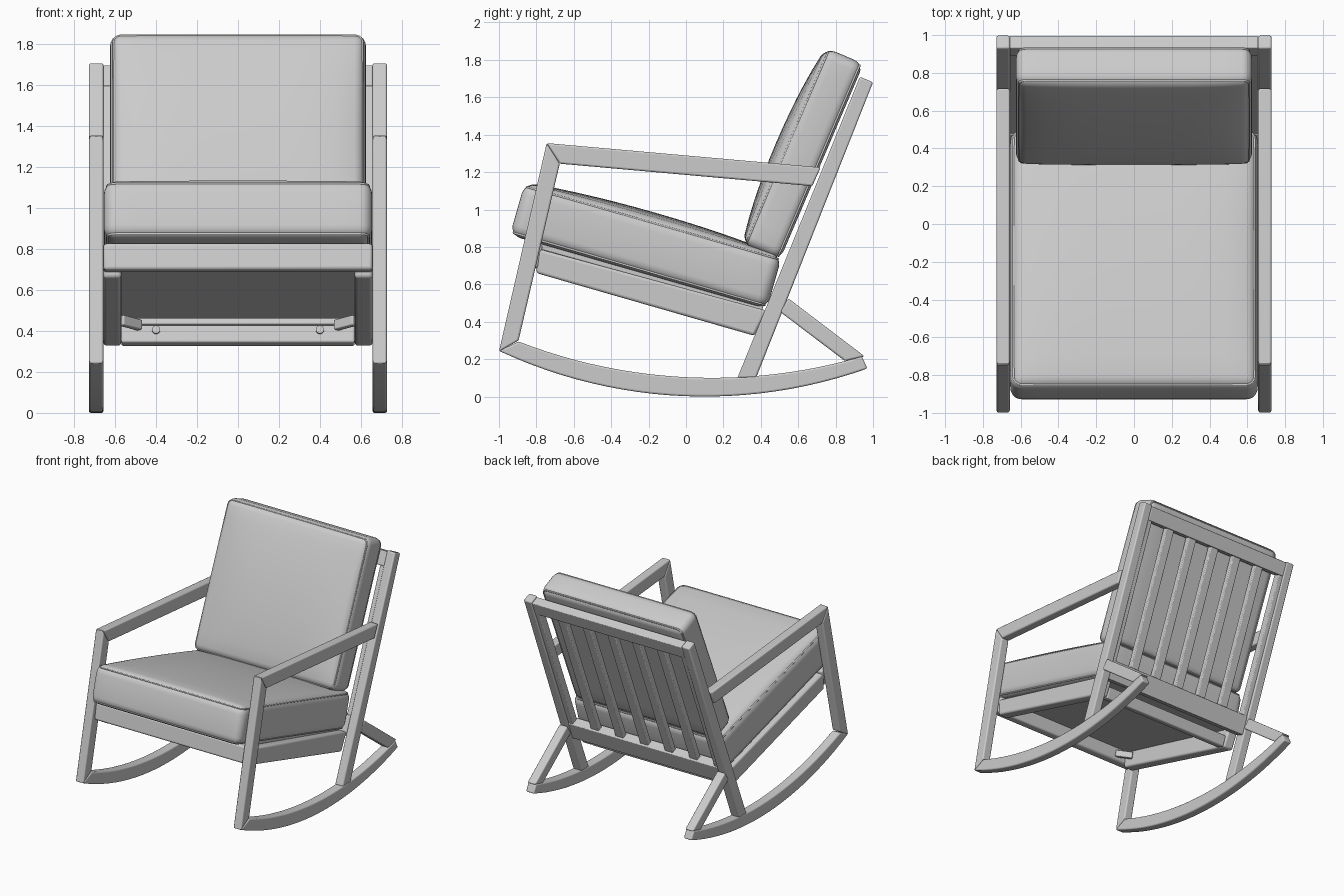
import bpy, bmesh, math
from mathutils import Matrix, Vector

if "Cube" in bpy.data.objects:
    bpy.data.objects.remove(bpy.data.objects["Cube"])

grey = bpy.data.materials.new("warm grey")
grey.diffuse_color = (0.6, 0.6, 0.6, 1)
grey.use_nodes = True
grey.node_tree.nodes["Principled BSDF"].inputs["Base Color"].default_value = grey.diffuse_color


def finish(name, bm, bevel=0.0, angle=40):
    bmesh.ops.recalc_face_normals(bm, faces=bm.faces)
    me = bpy.data.meshes.new(name)
    bm.to_mesh(me)
    bm.free()
    ob = bpy.data.objects.new(name, me)
    bpy.context.collection.objects.link(ob)
    me.materials.append(grey)
    if bevel:
        m = ob.modifiers.new("bevel", 'BEVEL')
        m.width, m.segments, m.limit_method = bevel, 3, 'ANGLE'
        m.angle_limit = math.radians(40)
    bpy.ops.object.select_all(action='DESELECT')
    ob.select_set(True)
    bpy.context.view_layer.objects.active = ob
    bpy.ops.object.shade_smooth_by_angle(angle=math.radians(angle))
    return ob


def prism(name, pts, x0, x1, bevel=0.01):
    """Extrude a (y, z) outline from x0 to x1."""
    bm = bmesh.new()
    f = bm.faces.new([bm.verts.new((x0, y, z)) for y, z in pts])
    ext = bmesh.ops.extrude_face_region(bm, geom=[f])
    bmesh.ops.translate(bm, vec=(x1 - x0, 0, 0),
                        verts=[v for v in ext["geom"] if isinstance(v, bmesh.types.BMVert)])
    return finish(name, bm, bevel)


def pair(name, pts, x0, x1, bevel=0.01):
    prism(name + "_right", pts, x0, x1, bevel)
    prism(name + "_left", pts, -x1, -x0, bevel)


def box(name, mat, size, bevel=0.006):
    bm = bmesh.new()
    bmesh.ops.create_cube(bm, size=1, matrix=mat @ Matrix.Diagonal((*size, 1)))
    return finish(name, bm, bevel)


def frame(y, z, deg):
    return Matrix.Translation((0, y, z)) @ Matrix.Rotation(math.radians(deg), 4, 'X')


def cushion(name, mat, w, l, h, r, bulge):
    """Rounded box, puffed on its top face, with piping along both seams."""
    puff = lambda x, y: bulge * (max(0, 1 - (2 * x / w) ** 4) * max(0, 1 - (2 * y / l) ** 2)) ** 0.8
    bm = bmesh.new()
    bmesh.ops.create_cube(bm, size=1, matrix=Matrix.Diagonal((w, l, h, 1)))
    for axis, size in ((0, w), (1, l)):
        for i in range(1, 12):
            co, no = Vector(), Vector()
            no[axis] = 1
            co[axis] = (i / 12 - 0.5) * (size - 2 * r)
            bmesh.ops.bisect_plane(bm, geom=bm.verts[:] + bm.edges[:] + bm.faces[:],
                                   plane_co=co, plane_no=no)
    sharp = [e for e in bm.edges if e.calc_face_angle(0) > 1]
    bmesh.ops.bevel(bm, geom=sharp, offset=r, segments=5, profile=0.5, affect='EDGES')
    for v in bm.verts:
        v.co.z += puff(v.co.x, v.co.y) * max(0, v.co.z / h + 0.5)
    bm.transform(mat)
    finish(name, bm, 0, 60)
    # piping
    for label, s in (("upper", 1), ("lower", -1)):
        cu = bpy.data.curves.new(name + "_piping_" + label, 'CURVE')
        cu.dimensions, cu.bevel_depth, cu.bevel_resolution = '3D', 0.006, 2
        pts, k = [], r * 0.29
        for cx, cy, a0 in ((1, 1, 0), (-1, 1, 90), (-1, -1, 180), (1, -1, 270)):
            for j in range(5):
                a = math.radians(a0 + j * 22.5)
                pts.append(mat @ Vector((cx * (w / 2 - r) + (r - k) * math.cos(a),
                                         cy * (l / 2 - r) + (r - k) * math.sin(a), s * (h / 2 - k))))
        sp = cu.splines.new('POLY')
        sp.points.add(len(pts) - 1)
        for p, q in zip(sp.points, pts):
            p.co = (*q, 1)
        sp.use_cyclic_u = True
        ob = bpy.data.objects.new(cu.name, cu)
        bpy.context.collection.objects.link(ob)
        cu.materials.append(grey)


# side frames: rockers, front legs, armrests, back posts, braces
def arc(y0, y1, cy, z0, R, n=24):
    ys = [y0 + (y1 - y0) * i / n for i in range(n + 1)]
    return [(y, z0 + R - math.sqrt(R * R - (y - cy) ** 2)) for y in ys]


X0, X1 = 0.657, 0.728
pair("rocker", arc(-1.0, 0.97, 0.1, 0.0, 2.6) + arc(0.94, -0.895, 0.14, 0.1, 2.86), X0, X1)
pair("front_leg", [(-1.0, 0.24), (-0.895, 0.30), (-0.675, 1.245), (-0.745, 1.355)], X0, X1)
pair("armrest", [(-0.745, 1.355), (-0.675, 1.245), (0.675, 1.125), (0.72, 1.225)], X0, X1)
pair("back_post", [(0.275, 0.10), (0.375, 0.10), (1.0, 1.68), (0.93, 1.71)], X0, X1)
pair("rear_brace", [(0.50, 0.455), (0.547, 0.525), (0.955, 0.215), (0.85, 0.19)], X0, X1)

# seat frame
pair("seat_side_rail", [(-0.80, 0.66), (-0.79, 0.79), (0.43, 0.46), (0.365, 0.325)], 0.57, X0, 0.015)
prism("seat_front_rail", [(-0.87, 0.70), (-0.845, 0.83), (-0.765, 0.81), (-0.79, 0.685)], -X0, X0, 0.015)
prism("seat_back_rail", [(0.30, 0.345), (0.325, 0.43), (0.395, 0.41), (0.365, 0.325)], -0.57, 0.57)
box("seat_panel", frame(-0.20, 0.648, -15.5), (1.2, 1.27, 0.04))
for s in (-1, 1):
    side = "right" if s > 0 else "left"
    for part, y, z in (("rear", 0.26, 0.44), ("front", -0.74, 0.73)):
        m = frame(y, z, -15.5) @ Matrix.Translation((s * 0.525, 0, 0)) @ Matrix.Rotation(
            math.radians(45 * s * (-1 if part == "rear" else 1)), 4, 'Z')
        box(f"{part}_corner_block_{side}", m, (0.13, 0.035, 0.05))
    bm = bmesh.new()
    bmesh.ops.create_cone(bm, cap_ends=True, segments=16, radius1=0.02, radius2=0.02, depth=0.02,
                          matrix=Matrix.Translation((s * 0.4, 0.315, 0.405)) @ Matrix.Rotation(math.radians(74), 4, 'X'))
    finish("rail_screw_" + side, bm)

# backrest: rails, stiles and slats lying along the post direction
POST = 67.9
up, out = Vector((0, 0.376, 0.927)), Vector((0, 0.927, -0.376))
base = Vector((0, 0.325, 0.11))


def on_post(t, d=0.0, x=0.0):
    p = base + up * t + out * d
    return Matrix.Translation((x, 0, 0)) @ frame(p.y, p.z, POST)


box("back_top_rail", on_post(1.645), (2 * X0, 0.11, 0.07))
box("back_bottom_rail", on_post(0.41), (2 * X0, 0.15, 0.075))
for i in range(5):
    box(f"back_slat_{i + 1}", on_post(1.03, 0.0, (i - 2) * 1.3 / 6), (0.07, 1.2, 0.045))
for s in (-1, 1):
    box("back_stile_" + ("right" if s > 0 else "left"), on_post(1.03, 0.0, s * 0.64), (0.04, 1.2, 0.06))

# cushions
cushion("seat_cushion", frame(-0.215, 0.805, -16), 1.31, 1.43, 0.29, 0.06, 0.04)
cushion("back_cushion", frame(0.627, 1.297, 66.9), 1.25, 1.14, 0.215, 0.055, 0.05)
